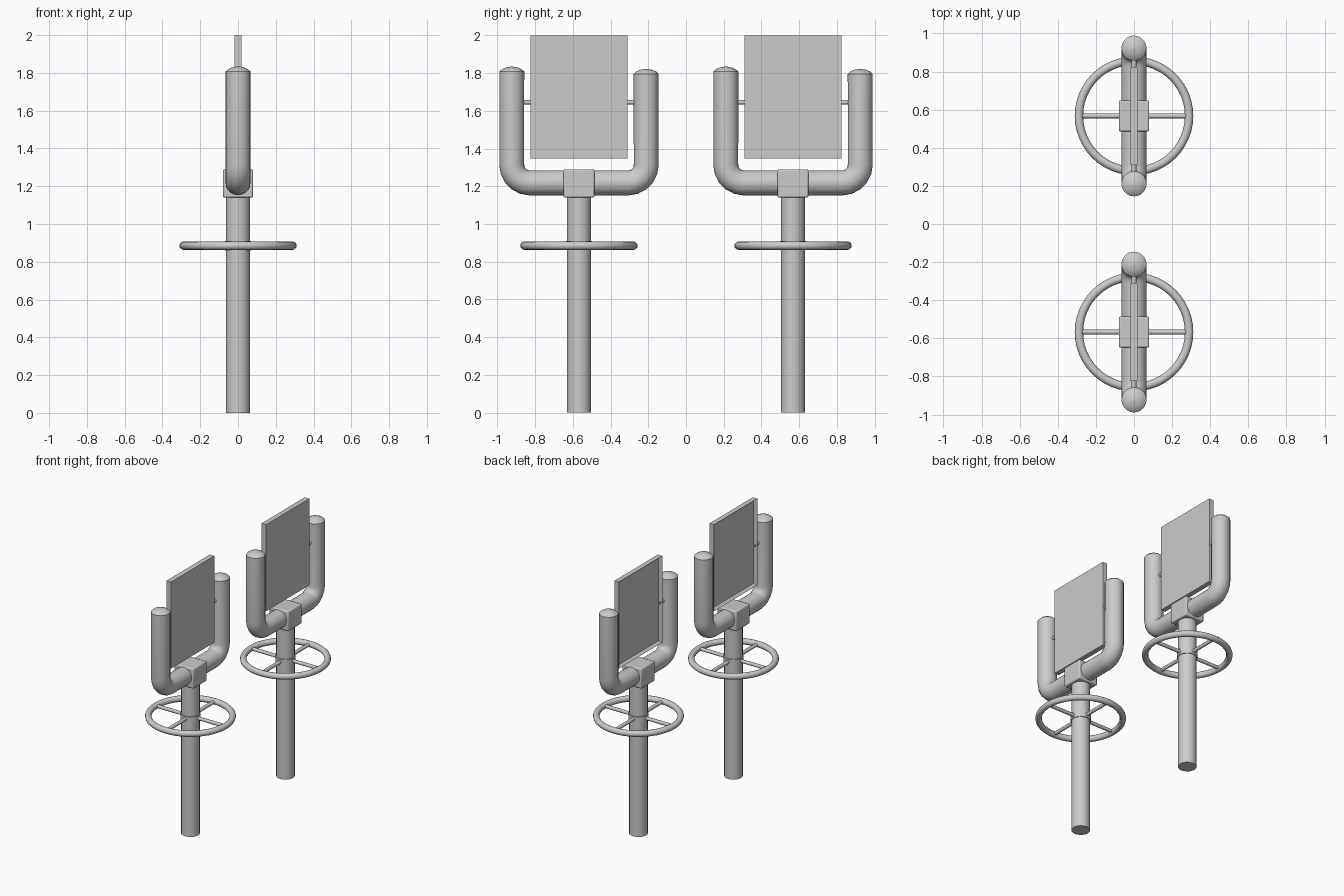
import bpy, bmesh, math
from mathutils import Vector

if "Cube" in bpy.data.objects:
    bpy.data.objects.remove(bpy.data.objects["Cube"])


def finish(bm, name, smooth=True, bevel=0.0):
    bmesh.ops.recalc_face_normals(bm, faces=bm.faces)
    me = bpy.data.meshes.new(name)
    bm.to_mesh(me)
    bm.free()
    ob = bpy.data.objects.new(name, me)
    bpy.context.collection.objects.link(ob)
    if bevel:
        m = ob.modifiers.new("bevel", 'BEVEL')
        m.width, m.segments = bevel, 2
    if smooth:
        bpy.ops.object.select_all(action='DESELECT')
        ob.select_set(True)
        bpy.context.view_layer.objects.active = ob
        bpy.ops.object.shade_smooth_by_angle(angle=math.radians(40))
    return ob


def tube(name, path, radii, side, n=20):
    """Sweep circles along a flat path; side is the normal of the path's plane."""
    bm = bmesh.new()
    pts, side, rings = [Vector(p) for p in path], Vector(side), []
    for i, p in enumerate(pts):
        a = (p - pts[i - 1]).normalized() if i else Vector()
        b = (pts[i + 1] - p).normalized() if i < len(pts) - 1 else Vector()
        up = (a + b).normalized().cross(side)
        rings.append([bm.verts.new(p + radii[i] * (math.cos(t) * side + math.sin(t) * up))
                      for t in (2 * math.pi * k / n for k in range(n))])
    for r, s in zip(rings, rings[1:]):
        for k in range(n):
            bm.faces.new((r[k], r[(k + 1) % n], s[(k + 1) % n], s[k]))
    bm.faces.new(rings[0])
    bm.faces.new(rings[-1])
    return finish(bm, name)


def box(name, centre, size, bevel):
    bm = bmesh.new()
    bmesh.ops.create_cube(bm, size=1)
    for v in bm.verts:
        v.co = Vector(centre) + Vector(c * s for c, s in zip(v.co, size))
    return finish(bm, name, bevel=bevel)


def torus(name, centre, major, minor, n=48, m=12):
    bm = bmesh.new()
    c = Vector(centre)
    g = [[bm.verts.new(c + Vector(((major + minor * math.cos(v)) * math.cos(u),
                                   (major + minor * math.cos(v)) * math.sin(u),
                                   minor * math.sin(v))))
          for v in (2 * math.pi * j / m for j in range(m))]
         for u in (2 * math.pi * i / n for i in range(n))]
    for i in range(n):
        for j in range(m):
            i2, j2 = (i + 1) % n, (j + 1) % m
            bm.faces.new((g[i][j], g[i2][j], g[i2][j2], g[i][j2]))
    return finish(bm, name)


R, BEND, ARM, BAR_Z = 0.066, 0.095, 0.356, 1.218


def stand(y):
    # Post and square collar
    tube("post", [(0, y, 0), (0, y, 1.2)], [0.064] * 2, (1, 0, 0))
    box("collar", (0, y, 1.215), (0.16, 0.163, 0.15), 0.008)

    # U-shaped yoke: dome, arm, bend, bar, bend, arm, dome
    def half(s, top):
        dome = [(0, y + s * ARM, top - d) for d in (0, 0.005, 0.014, 0.026)]
        bend = [(0, y + s * (ARM - BEND + BEND * math.cos(t)),
                 BAR_Z + BEND - BEND * math.sin(t))
                for t in (math.pi / 2 * k / 5 for k in range(6))]
        return dome + bend
    path = half(-1, 1.834) + half(1, 1.822)[::-1]
    caps = [0.004, 0.032, 0.052, R]
    tube("yoke", path, caps + [R] * 12 + caps[::-1], (1, 0, 0))

    # Panel with a recess on the -x face
    bm = bmesh.new()
    bmesh.ops.create_cube(bm, size=1)
    for v in bm.verts:
        v.co = Vector((v.co.x * 0.038, y + v.co.y * 0.515, 1.673 + v.co.z * 0.654))
    bm.normal_update()
    back = [f for f in bm.faces if f.normal.x < -0.9]
    bmesh.ops.inset_region(bm, faces=back, thickness=0.022)
    for v in back[0].verts:
        v.co.x += 0.02
    finish(bm, "panel", smooth=False)

    # Pivot pins between the panel and the arms
    for s in (-1, 1):
        tube("pivot_pin", [(0, y + s * 0.245, 1.645), (0, y + s * 0.32, 1.645)],
             [0.012] * 2, (1, 0, 0), 12)

    # Handwheel: rim, hub and four spokes
    z = 0.885
    torus("wheel_rim", (0, y, z), 0.289, 0.022)
    tube("wheel_hub", [(0, y, z - 0.024), (0, y, z + 0.024)], [0.07] * 2, (1, 0, 0))
    for k in range(4):
        d = Vector((math.cos(k * math.pi / 2), math.sin(k * math.pi / 2), 0))
        c = Vector((0, y, z))
        tube("wheel_spoke", [c + d * 0.05, c + d * 0.285], [0.013] * 2, (0, 0, 1), 10)


for y in (-0.567, 0.567):
    stand(y)
